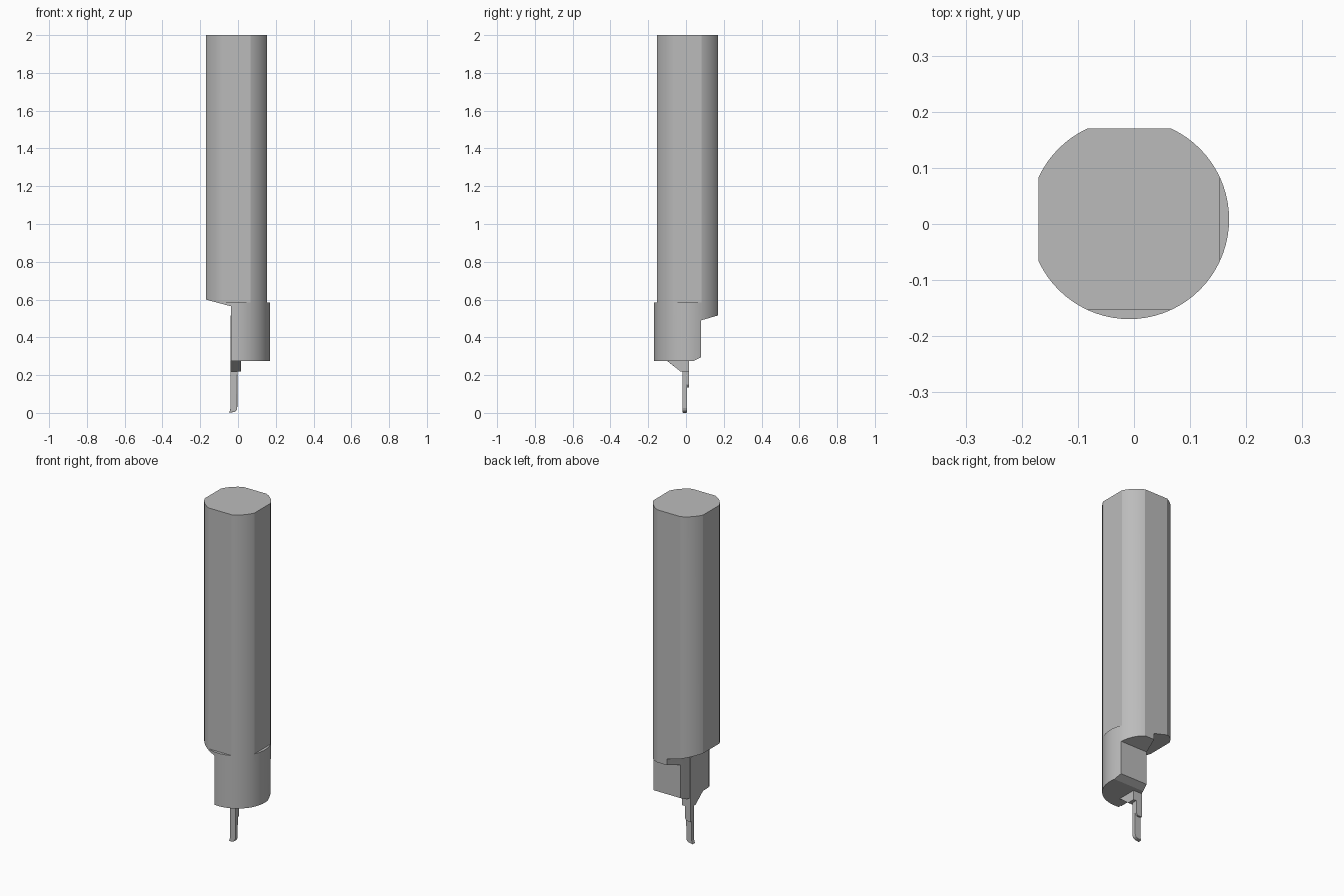
import bpy, bmesh
from math import radians, cos, sin, pi

cube = bpy.data.objects.get("Cube")
if cube:
    bpy.data.objects.remove(cube)

steel = bpy.data.materials.new("steel_grey")
steel.use_nodes = True
GREY = (0.5, 0.5, 0.5, 1)
steel.diffuse_color = GREY
steel.node_tree.nodes["Principled BSDF"].inputs["Base Color"].default_value = GREY

CX, CY, R, FLAT = -0.0085, 0.0085, 0.178, 0.1615


def prism(name, lower, upper):
    """Solid between two matching outlines of 3D points."""
    bm = bmesh.new()
    a = [bm.verts.new(p) for p in lower]
    b = [bm.verts.new(p) for p in upper]
    bm.faces.new(a[::-1])
    bm.faces.new(b)
    for i in range(len(a)):
        j = (i + 1) % len(a)
        bm.faces.new((a[i], a[j], b[j], b[i]))
    bmesh.ops.recalc_face_normals(bm, faces=bm.faces)
    mesh = bpy.data.meshes.new(name)
    bm.to_mesh(mesh)
    bm.free()
    mesh.materials.append(steel)
    obj = bpy.data.objects.new(name, mesh)
    bpy.context.collection.objects.link(obj)
    return obj


def upright(name, plan, bottom, top):
    """Plan outline raised to a flat or sloping top."""
    return prism(name, [(x, y, bottom) for x, y in plan],
                 [(x, y, top(x, y)) for x, y in plan])


def sideways(name, profile, x0, x1):
    """Side (y, z) outline extruded across x."""
    return prism(name, [(x0, y, z) for y, z in profile],
                 [(x1, y, z) for y, z in profile])


def rect(x0, x1, y0, y1):
    return [(x0, y0), (x1, y0), (x1, y1), (x0, y1)]


def activate(obj):
    bpy.ops.object.select_all(action='DESELECT')
    obj.select_set(True)
    bpy.context.view_layer.objects.active = obj


def cut(obj, cutter):
    mod = obj.modifiers.new("cut", 'BOOLEAN')
    mod.operation = 'DIFFERENCE'
    mod.solver = 'EXACT'
    mod.object = cutter
    activate(obj)
    bpy.ops.object.modifier_apply(modifier=mod.name)
    bpy.data.objects.remove(cutter)


def smooth(obj):
    activate(obj)
    bpy.ops.object.shade_smooth_by_angle(angle=radians(15))


# Round bar: shank and neck in one piece
N = 72
circle = [(CX + R * cos(2 * pi * i / N), CY + R * sin(2 * pi * i / N)) for i in range(N)]
body = upright("shank_and_neck", circle, 0.275, lambda x, y: 2)

# Four flats; two of them stop above the neck
for plan, z in ((rect(CX + FLAT, 1, -1, 1), 0.585), (rect(-1, 1, -1, CY - FLAT), 0.585),
                (rect(-1, CX - FLAT, -1, 1), 0.1), (rect(-1, 1, CY + FLAT, 1), 0.1)):
    cut(body, upright("flat_cutter", plan, z, lambda x, y: 3))

# Side relief with sloping shoulder and angled back wall
side = [(-0.3, -0.3), (-0.036, -0.3), (-0.036, 0.015), (0.04, 0.3), (-0.3, 0.3)]
cut(body, upright("side_cutter", side, 0.1, lambda x, y: 0.565 - (x + 0.04) * 0.267))

# Back relief and the bevel under it
cut(body, upright("back_cutter", rect(-0.5, 0.5, 0.08, 0.5), 0.1,
                  lambda x, y: 0.49 + (y - 0.08) * 0.29))
cut(body, upright("bevel_cutter", rect(-0.5, 0.5, 0.03, 0.2), 0.1,
                  lambda x, y: 0.275 + (y - 0.04) * 0.5))
smooth(body)

# Holder plate flush in the side of the neck, tapering to the blade root
plate = [(-0.1, 0.275), (-0.03, 0.22), (0.015, 0.22), (0.015, 0.515), (-0.15, 0.515), (-0.15, 0.275)]
sideways("holder_plate", plate, -0.041, -0.02)
root = [(-0.1, 0.276), (-0.03, 0.22), (0.015, 0.22), (0.015, 0.276)]
sideways("blade_root", root, -0.041, 0.015)


# Blade: thicker stem above a thin cutting tip
def blade(name, y0, y1, outline):
    return prism(name, [(x, y0, z) for x, z in outline], [(x, y1, z) for x, z in outline])


stem = [(-0.041, 0.135), (-0.012, 0.135), (-0.003, 0.15), (-0.003, 0.221), (-0.041, 0.221)]
blade("blade_stem", -0.015, 0.015, stem)
tip = [(-0.041, 0.221), (-0.041, 0.02), (-0.047, 0), (-0.02, 0.005), (-0.009, 0.011),
       (-0.004, 0.025), (-0.003, 0.221)]
cutting_tip = blade("cutting_tip", -0.019, 0.005, tip)
bevel = cutting_tip.modifiers.new("edge_round", 'BEVEL')
bevel.width = 0.003
bevel.segments = 2
